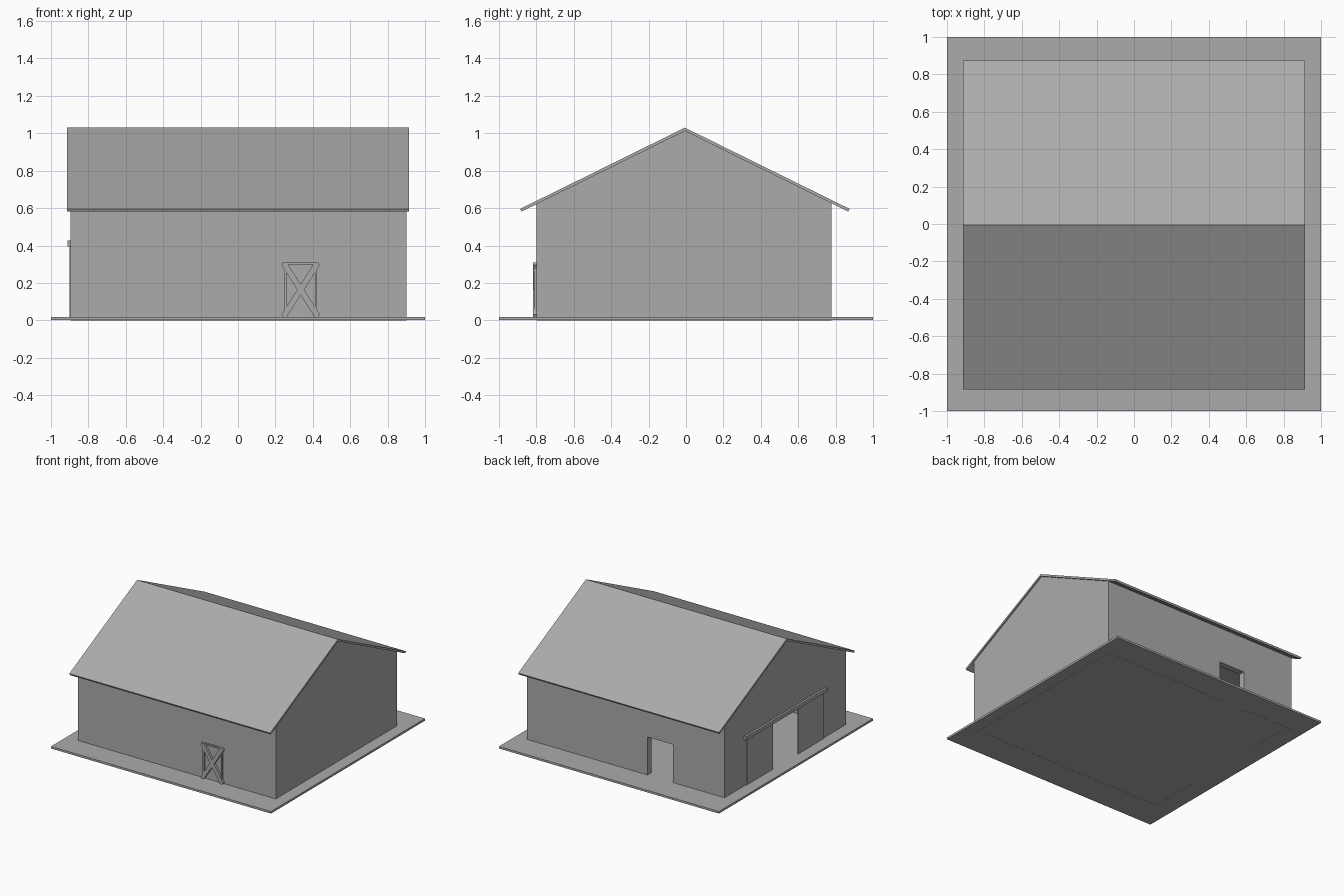
import bpy
import bmesh
import math

cube = bpy.data.objects.get("Cube")
if cube:
    bpy.data.objects.remove(cube, do_unlink=True)

GREY = (0.41, 0.41, 0.41, 1)
grey = bpy.data.materials.new("plain_grey")
grey.use_nodes = True
grey.diffuse_color = GREY
for node in grey.node_tree.nodes:
    if node.type == 'BSDF_PRINCIPLED':
        node.inputs["Base Color"].default_value = GREY


def prism(name, profile, axis, lo, hi):
    """Extrude a flat outline along x (points are y, z) or y (points are x, z)."""
    bm = bmesh.new()
    if axis == 'x':
        points = [(lo, u, v) for u, v in profile]
        step = (hi - lo, 0, 0)
    else:
        points = [(u, lo, v) for u, v in profile]
        step = (0, hi - lo, 0)
    face = bm.faces.new([bm.verts.new(p) for p in points])
    new = bmesh.ops.extrude_face_region(bm, geom=[face])["geom"]
    moved = [g for g in new if isinstance(g, bmesh.types.BMVert)]
    bmesh.ops.translate(bm, verts=moved, vec=step)
    bmesh.ops.recalc_face_normals(bm, faces=bm.faces[:])
    mesh = bpy.data.meshes.new(name)
    bm.to_mesh(mesh)
    bm.free()
    mesh.materials.append(grey)
    obj = bpy.data.objects.new(name, mesh)
    bpy.context.collection.objects.link(obj)


def box(name, x, y, z):
    rect = [(x[0], z[0]), (x[1], z[0]), (x[1], z[1]), (x[0], z[1])]
    prism(name, rect, 'y', *y)


# Main dimensions
LEFT, RIGHT = 0.902, -0.895
FRONT, BACK = -0.798, 0.778
WALL, FLOOR = 0.05, 0.018
RIDGE_Y, RIDGE_Z, SPAN, SLOPE = -0.006, 1.03, 0.88, 0.493
THICK = 0.016
angle = math.atan(SLOPE)
drop = THICK / math.cos(angle)


def underside(y):
    return RIDGE_Z - drop - SLOPE * abs(y - RIDGE_Y)


# Ground slab, a hair above the wall feet
box("ground_slab", (-1, 1), (-1, 1), (0.001, FLOOR))

# Gable walls, the right one notched for the sliding doors
gable_top = [(BACK, underside(BACK)), (RIDGE_Y, underside(RIDGE_Y)),
             (FRONT, underside(FRONT))]
prism("left_gable_wall", [(FRONT, 0), (BACK, 0)] + gable_top, 'x', LEFT - WALL, LEFT)
notch = [(-0.33, 0), (-0.33, 0.4), (0.31, 0.4), (0.31, 0)]
prism("right_gable_wall", [(FRONT, 0)] + notch + [(BACK, 0)] + gable_top,
      'x', RIGHT, RIGHT + WALL)

# Long walls, the back one notched for a doorway
inner = (RIGHT + WALL, LEFT - WALL)
box("front_wall", inner, (FRONT, FRONT + WALL), (0, underside(FRONT)))
top = underside(BACK)
prism("back_wall", [(inner[0], 0), (-0.428, 0), (-0.428, 0.33), (-0.194, 0.33),
                    (-0.194, 0), (inner[1], 0), (inner[1], top), (inner[0], top)],
      'y', BACK - WALL, BACK)

# Flat ceiling at eaves height
box("ceiling", inner, (FRONT + WALL, BACK - WALL), (0.6, 0.615))

# Pitched roof with square-cut eaves
eave_z = RIDGE_Z - SLOPE * SPAN
tip = SPAN - THICK * math.sin(angle)
tip_z = eave_z - THICK * math.cos(angle)
prism("roof", [(RIDGE_Y - SPAN, eave_z), (RIDGE_Y, RIDGE_Z), (RIDGE_Y + SPAN, eave_z),
               (RIDGE_Y + tip, tip_z), (RIDGE_Y, RIDGE_Z - drop),
               (RIDGE_Y - tip, tip_z)], 'x', -0.913, 0.913)

# Sliding doors, half open, and their rail
for name, y in (("back_sliding_door", (0.16, 0.495)), ("front_sliding_door", (-0.505, -0.17))):
    box(name, (RIGHT - 0.007, RIGHT), y, (FLOOR, 0.4))
box("door_rail", (-0.912, RIGHT), (-0.54, 0.525), (0.395, 0.426))

# Cross-braced hatch on the front wall
X0, X1, TOP, EDGE = 0.247, 0.423, 0.31, 0.011
depth = (FRONT - 0.014, FRONT)
box("hatch_stile_right", (X0, X0 + EDGE), depth, (FLOOR, TOP))
box("hatch_stile_left", (X1 - EDGE, X1), depth, (FLOOR, TOP))
box("hatch_top_rail", (X0, X1), depth, (TOP - EDGE, TOP))
w = 0.014
for name, a, b in (("hatch_brace_rising", X0, X1), ("hatch_brace_falling", X1, X0)):
    s = 1 if b > a else -1
    brace = [(a - s * w, FLOOR + w), (a - s * w / 2, FLOOR), (a + s * w, FLOOR),
             (b + s * w, TOP - w), (b + s * w / 2, TOP), (b - s * w, TOP)]
    prism(name, brace, 'y', FRONT - 0.02, FRONT)
